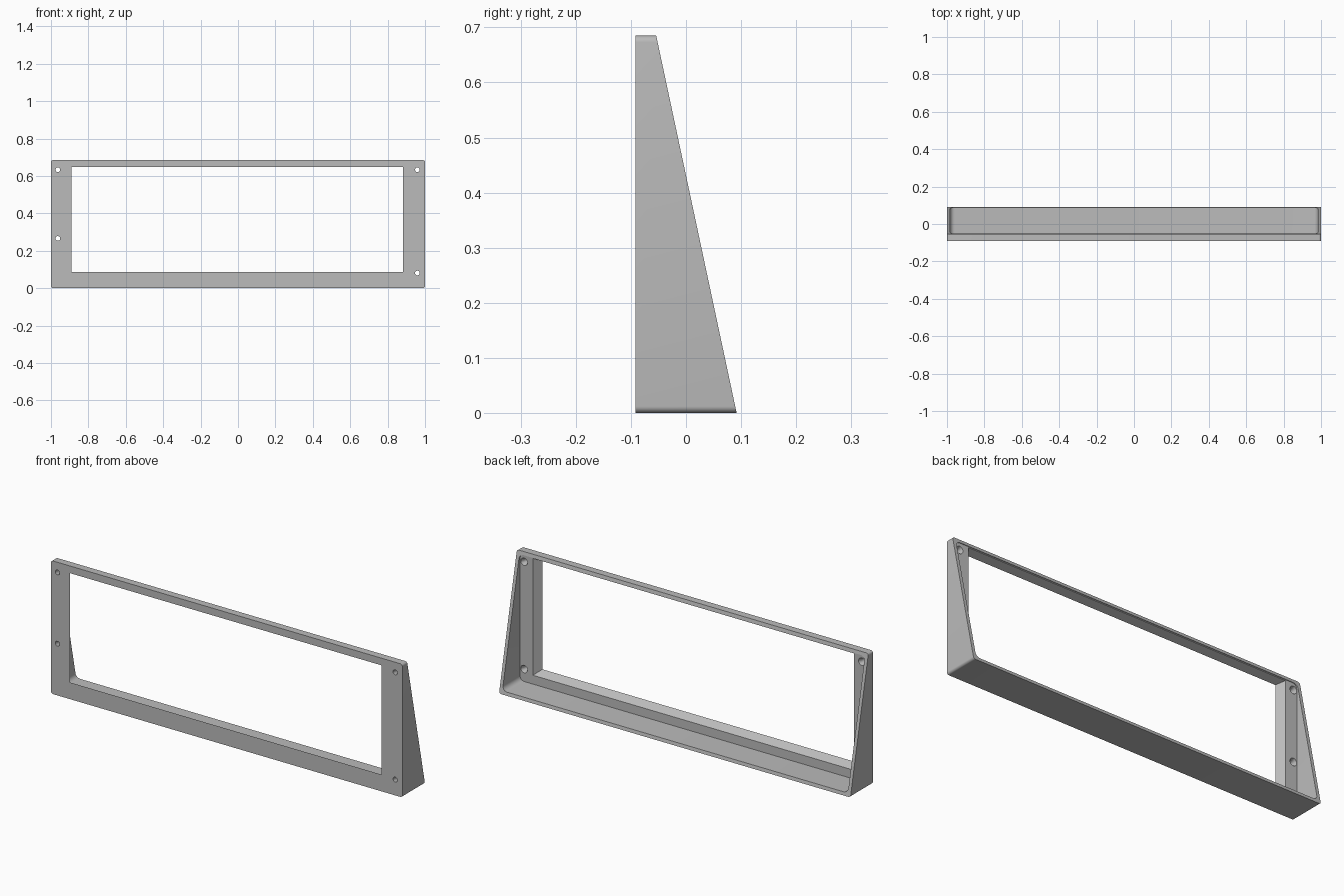
import bpy
import bmesh
from math import sin, cos, pi, radians
from mathutils import Vector

cube = bpy.data.objects.get("Cube")
if cube:
    bpy.data.objects.remove(cube, do_unlink=True)

HEIGHT = 0.685
FRONT, BACK = -0.092, 0.092
PLATE_BACK = -0.054      # rear face of the front plate
WALL = 0.017             # thickness of the surrounding walls


def rounded_rect(x0, x1, z0, z1, r, steps=6):
    """Outline in the x-z plane with rounded corners."""
    corners = [(x1 - r, z1 - r), (x0 + r, z1 - r), (x0 + r, z0 + r), (x1 - r, z0 + r)]
    return [(cx + r * cos(a), cz + r * sin(a))
            for q, (cx, cz) in enumerate(corners)
            for a in [(q + i / steps) * pi / 2 for i in range(steps + 1)]]


def rect(x0, x1, z0, z1):
    return [(x1, z1), (x0, z1), (x0, z0), (x1, z0)]


def circle(x, z, r, n=24):
    return [(x + r * cos(2 * pi * i / n), z + r * sin(2 * pi * i / n)) for i in range(n)]


def loft(name, sections):
    """Solid joining outlines placed at successive y positions."""
    bm = bmesh.new()
    rings = [[bm.verts.new((x, y, z)) for x, z in pts] for y, pts in sections]
    bm.faces.new(rings[0])
    bm.faces.new(rings[-1][::-1])
    n = len(rings[0])
    for a, b in zip(rings, rings[1:]):
        for i in range(n):
            j = (i + 1) % n
            bm.faces.new((a[i], a[j], b[j], b[i]))
    bmesh.ops.recalc_face_normals(bm, faces=bm.faces[:])
    mesh = bpy.data.meshes.new(name)
    bm.to_mesh(mesh)
    bm.free()
    obj = bpy.data.objects.new(name, mesh)
    bpy.context.collection.objects.link(obj)
    return obj


# Outer block, with the back sliced off at a slope
frame = loft("sloped_bezel_frame", [(y, rounded_rect(-1, 1, 0, HEIGHT, 0.012))
                                    for y in (FRONT, BACK)])
bm = bmesh.new()
bm.from_mesh(frame.data)
slope_normal = Vector((0, HEIGHT, BACK - PLATE_BACK))
cut = bmesh.ops.bisect_plane(bm, geom=bm.verts[:] + bm.edges[:] + bm.faces[:], dist=1e-6,
                             plane_co=(0, BACK - 1e-4, 0), plane_no=slope_normal,
                             clear_outer=True)
rim = [e for e in bm.edges if e.is_boundary]
bmesh.ops.holes_fill(bm, edges=rim, sides=0)
bmesh.ops.recalc_face_normals(bm, faces=bm.faces[:])
bm.to_mesh(frame.data)
bm.free()

# Hollow behind the front plate
cavity = rounded_rect(-1 + WALL, 1 - WALL, WALL, HEIGHT - WALL, 0.025)
cutters = [loft("cavity_cutter", [(PLATE_BACK, cavity), (0.2, cavity)])]

# Window opening, flaring toward the back
cutters.append(loft("window_cutter", [
    (FRONT - 0.01, rect(-0.891, 0.882, 0.086, 0.648)),
    (FRONT, rect(-0.891, 0.882, 0.086, 0.648)),
    (PLATE_BACK + 0.001, rect(-0.918, 0.909, 0.062, 0.664))]))

# Countersunk screw holes
for x, z in [(-0.963, 0.633), (-0.963, 0.266), (0.959, 0.633), (0.959, 0.081)]:
    cutters.append(loft("screw_hole_cutter", [
        (FRONT - 0.01, circle(x, z, 0.0125)),
        (PLATE_BACK - 0.016, circle(x, z, 0.0125)),
        (PLATE_BACK + 0.001, circle(x, z, 0.0195))]))

for cutter in cutters:
    mod = frame.modifiers.new(cutter.name, 'BOOLEAN')
    mod.operation = 'DIFFERENCE'
    mod.solver = 'EXACT'
    mod.object = cutter

# Bake the cuts and drop the cutters
depsgraph = bpy.context.evaluated_depsgraph_get()
baked = bpy.data.meshes.new_from_object(frame.evaluated_get(depsgraph))
frame.modifiers.clear()
frame.data = baked
for cutter in cutters:
    bpy.data.objects.remove(cutter, do_unlink=True)

# Plain grey finish
grey = bpy.data.materials.new("plain_grey")
grey.use_nodes = True
colour = (0.5, 0.5, 0.5, 1)
grey.diffuse_color = colour
grey.node_tree.nodes["Principled BSDF"].inputs["Base Color"].default_value = colour
frame.data.materials.clear()
frame.data.materials.append(grey)

bpy.ops.object.select_all(action='DESELECT')
frame.select_set(True)
bpy.context.view_layer.objects.active = frame
bpy.ops.object.shade_smooth_by_angle(angle=radians(30))
